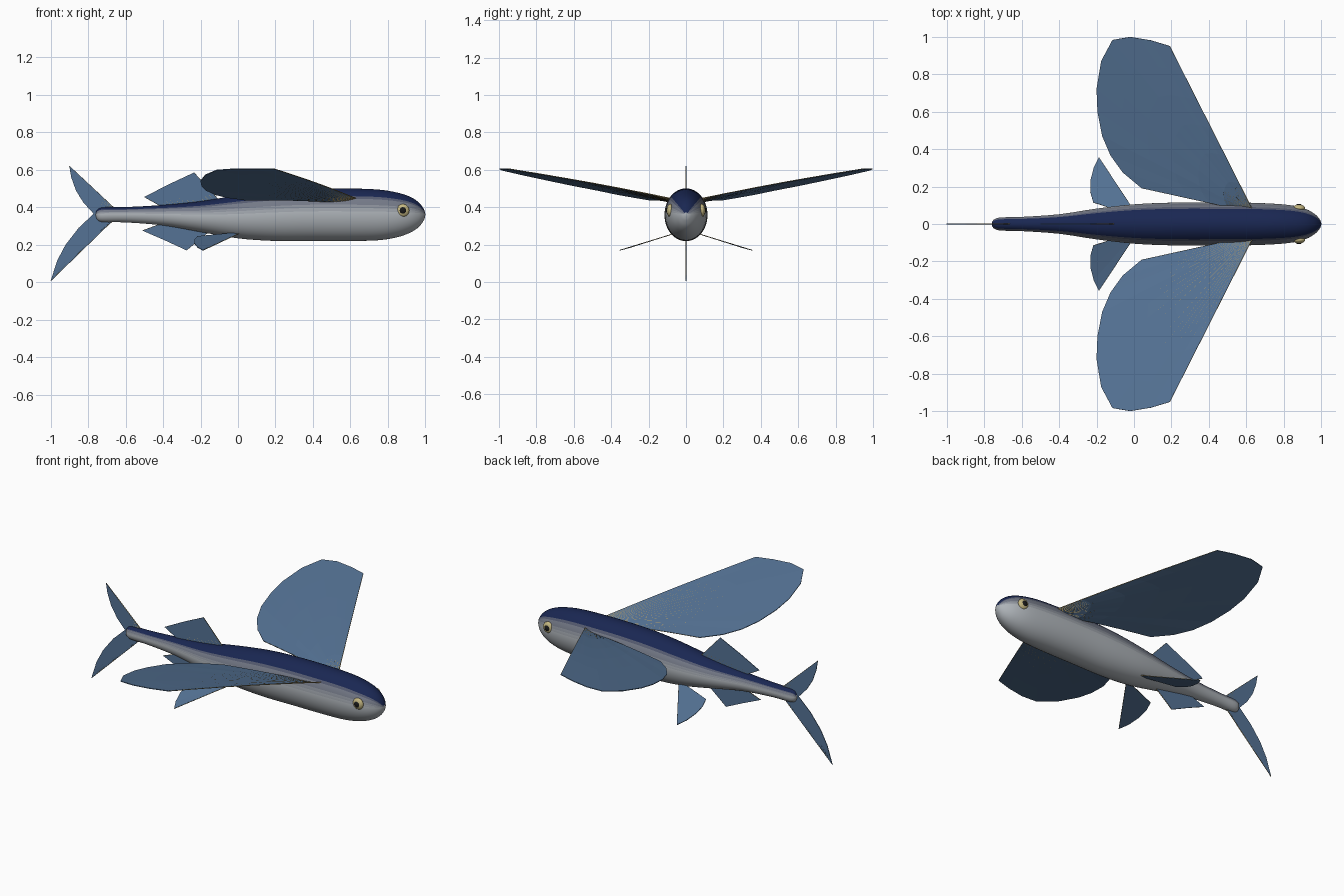
import bpy, bmesh, math
from mathutils import Vector

if "Cube" in bpy.data.objects:
    bpy.data.objects.remove(bpy.data.objects["Cube"])


def material(name, rgb):
    m = bpy.data.materials.new(name)
    m.diffuse_color = (*rgb, 1)
    m.use_nodes = True
    m.node_tree.nodes["Principled BSDF"].inputs["Base Color"].default_value = m.diffuse_color
    return m


def make(name, bm, mats, smooth=True):
    bmesh.ops.recalc_face_normals(bm, faces=bm.faces)
    me = bpy.data.meshes.new(name)
    for f in bm.faces:
        f.smooth = smooth
    bm.to_mesh(me)
    bm.free()
    ob = bpy.data.objects.new(name, me)
    bpy.context.collection.objects.link(ob)
    for m in mats:
        me.materials.append(m)
    return ob


NAVY, SILVER = Vector((.01, .02, .085)), Vector((.42, .45, .48))
BANDS = 6
skin = [material(f"skin_{i}", NAVY.lerp(SILVER, i / (BANDS - 1))) for i in range(BANDS)]
membrane = material("membrane", (.09, .17, .30))
gold = material("ray_gold", (.42, .32, .14))
eye_gold = material("eye_gold", (.55, .47, .22))
black = material("pupil_black", (.01, .01, .01))

# Body: elliptical sections (x, bottom z, top z, half width)
sections = [(-.757, .345, .375, .012), (-.745, .328, .392, .025), (-.71, .32, .40, .035),
            (-.6, .319, .401, .038), (-.4, .303, .412, .052), (-.2, .268, .432, .082),
            (0, .234, .464, .105), (.2, .22, .49, .114), (.4, .22, .5, .115), (.6, .22, .5, .114),
            (.75, .224, .494, .108), (.85, .24, .478, .098), (.92, .265, .455, .079),
            (.965, .295, .425, .053), (.99, .328, .393, .027), (.998, .349, .373, .010)]


def catmull(p, steps):
    p = [Vector(q) for q in p]
    out = []
    for i in range(len(p) - 1):
        a, b, c, d = p[max(i - 1, 0)], p[i], p[i + 1], p[min(i + 2, len(p) - 1)]
        for k in range(steps):
            t = k / steps
            out.append(.5 * (2 * b + (c - a) * t + (2 * a - 5 * b + 4 * c - d) * t * t
                             + (3 * b - a - 3 * c + d) * t ** 3))
    return out + [p[-1]]


N = 48
bm = bmesh.new()
rings = []
for x, lo, hi, w in catmull(sections, 4):
    ring = []
    for j in range(N):
        a = 2 * math.pi * j / N
        ring.append(bm.verts.new((x, w * math.sin(a), (lo + hi) / 2 + (hi - lo) / 2 * math.cos(a))))
    rings.append(ring)
for r, q in zip(rings, rings[1:]):
    for j in range(N):
        f = bm.faces.new((r[j], r[(j + 1) % N], q[(j + 1) % N], q[j]))
        deg = 360 * (j + .5) / N
        t = (min(deg, 360 - deg) - 44) / 40
        f.material_index = round(max(0, min(1, t)) * (BANDS - 1))
for ring, x, z in ((rings[0], -.76, .36), (rings[-1], 1.0, .361)):
    tip = bm.verts.new((x, 0, z))
    for j in range(N):
        bm.faces.new((ring[j], ring[(j + 1) % N], tip)).material_index = BANDS - 1
make("body", bm, skin)


def tube(bm, pts, r0, r1):
    # tapered four-sided ray along a path
    prev = None
    for i, p in enumerate(pts):
        d = (pts[min(i + 1, len(pts) - 1)] - pts[max(i - 1, 0)]).normalized()
        u = d.cross(Vector((.3, .5, .8))).normalized()
        v = d.cross(u)
        r = r0 + (r1 - r0) * i / (len(pts) - 1)
        ring = [bm.verts.new(p + r * w) for w in (u, v, -u, -v)]
        if prev:
            for j in range(4):
                bm.faces.new((prev[j], prev[(j + 1) % 4], ring[(j + 1) % 4], ring[j]))
        prev = ring


def fin(name, base, rim, k, thick=.004, ray=.0028, camber=0.0):
    # membrane lofted from a base line to a rim polyline, with a ray at each step
    base, rim = [Vector(b) for b in base], [Vector(p) for p in rim]
    edge = []
    for a, b in zip(rim, rim[1:]):
        edge += [a.lerp(b, i / k) for i in range(k)]
    edge.append(rim[-1])
    S = 6
    cols = []
    for i, e in enumerate(edge):
        b = base[0].lerp(base[1], i / (len(edge) - 1))
        cols.append([b.lerp(e, s / S) + Vector((0, 0, camber * math.sin(math.pi * s / S)))
                     for s in range(S + 1)])
    bm = bmesh.new()
    grid = [[bm.verts.new(p) for p in c] for c in cols]
    for c, d in zip(grid, grid[1:]):
        for s in range(S):
            bm.faces.new((c[s], c[s + 1], d[s + 1], d[s]))
    ob = make(name, bm, [membrane], False)
    sol = ob.modifiers.new("thickness", 'SOLIDIFY')
    sol.thickness, sol.offset = thick, 0
    bm = bmesh.new()
    for c in cols:
        tube(bm, c, ray, ray * .55)
    make(name + "_rays", bm, [gold])


# Paired fins and eyes
pectoral = [(.19, .95, .606), (.09, .98, .606), (-.02, .998, .605), (-.115, .982, .598), (-.175, .87, .572),
            (-.2, .72, .54), (-.195, .6, .515), (-.17, .47, .49), (-.125, .365, .468),
            (-.06, .275, .452), (.04, .192, .438)]
pelvic = [(-.187, .355, .17), (-.215, .3, .185), (-.233, .23, .207), (-.233, .17, .226), (-.217, .115, .244)]
for s, side in ((1, "left"), (-1, "right")):
    flip = lambda pts: [(x, y * s, z) for x, y, z in pts]
    fin(side + "_pectoral_fin", flip([(.635, .07, .445), (.6, .07, .422)]), flip(pectoral), 2, camber=.006)
    fin(side + "_pelvic_fin", flip([(.01, .055, .262), (-.03, .055, .262)]), flip(pelvic), 2, ray=.0022)
    for part, y, size, mat in (("eye", .085, (.034, .018, .034), eye_gold),
                               ("pupil", .096, (.019, .011, .019), black)):
        bm = bmesh.new()
        bmesh.ops.create_uvsphere(bm, u_segments=24, v_segments=16, radius=1)
        for v in bm.verts:
            v.co = Vector((.88 + v.co.x * size[0], s * y + v.co.y * size[1], .383 + v.co.z * size[2]))
        make(f"{side}_{part}", bm, [mat])

# Upright fins
upright = lambda pts: [(x, 0, z) for x, z in pts]
fin("dorsal_fin", upright([(-.1, .435), (-.4, .40)]), upright([(-.235, .585), (-.37, .522), (-.5, .455)]), 6)
fin("anal_fin", upright([(-.15, .275), (-.4, .315)]), upright([(-.275, .17), (-.39, .223), (-.51, .275)]), 5)

# Forked tail
fin("tail_upper_lobe", upright([(-.65, .385), (-.65, .36)]),
    upright([(-.9, .62), (-.89, .56), (-.865, .49), (-.825, .425), (-.77, .365)]), 2)
# The lower lobe bows forward, so its leading edge is part of the rim
fin("tail_lower_lobe", upright([(-.65, .335), (-.65, .365)]),
    upright([(-.75, .275), (-.83, .21), (-.91, .125), (-1, .006), (-.965, .115), (-.92, .2),
             (-.85, .29), (-.77, .365)]), 2)
